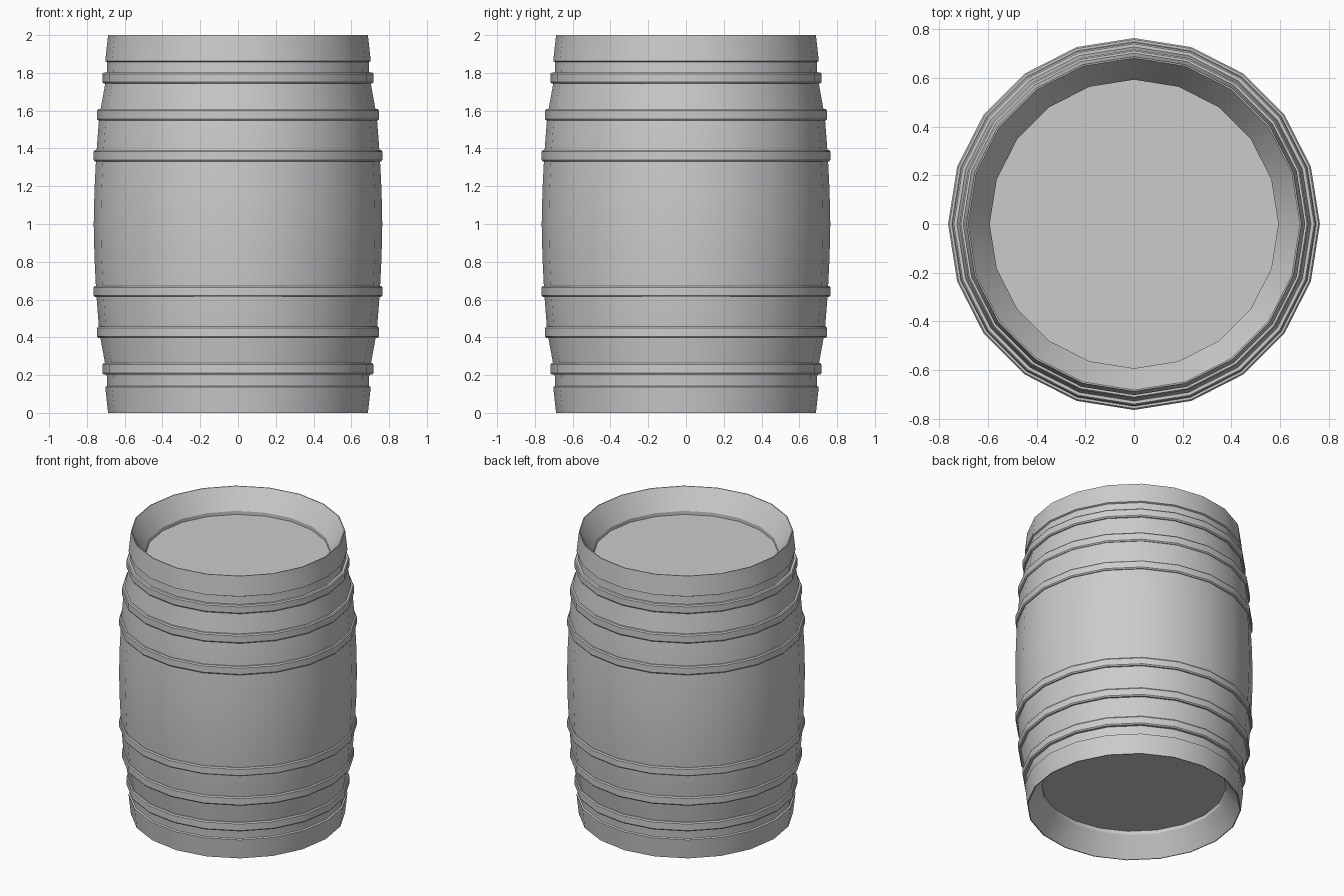
import bpy, math

if "Cube" in bpy.data.objects:
    bpy.data.objects.remove(bpy.data.objects["Cube"])

SIDES = 20


def lathe(name, profile, closed=False):
    """Spin (radius, z) points around z; radius 0 becomes a pole, closed joins last to first."""
    verts, faces, rings = [], [], []
    for r, z in profile:
        start = len(verts)
        if r == 0:
            verts.append((0, 0, z))
            rings.append([start] * SIDES)
        else:
            for i in range(SIDES):
                a = 2 * math.pi * i / SIDES
                verts.append((r * math.cos(a), r * math.sin(a), z))
            rings.append(list(range(start, start + SIDES)))
    pairs = list(zip(rings, rings[1:]))
    if closed:
        pairs.append((rings[-1], rings[0]))
    for lo, hi in pairs:
        for i in range(SIDES):
            j = (i + 1) % SIDES
            quad = [lo[i], lo[j], hi[j], hi[i]]
            faces.append(list(dict.fromkeys(quad)))
    mesh = bpy.data.meshes.new(name)
    mesh.from_pydata(verts, [], faces)
    obj = bpy.data.objects.new(name, mesh)
    bpy.context.collection.objects.link(obj)
    bpy.ops.object.select_all(action='DESELECT')
    obj.select_set(True)
    bpy.context.view_layer.objects.active = obj
    bpy.ops.object.shade_smooth_by_angle(angle=math.radians(30))
    return obj


# Bulging staves with end rims and recessed heads; upper half is mirrored
lower = [(0, 0.16), (0.593, 0.16), (0.593, 0.135), (0.682, 0.0), (0.688, 0.0),
         (0.703, 0.138), (0.693, 0.143), (0.695, 0.20), (0.704, 0.262),
         (0.729, 0.40), (0.737, 0.456), (0.751, 0.64), (0.76, 0.82)]
upper = [(r, 2 - z) for r, z in reversed(lower)]
lathe("barrel_body", lower + [(0.764, 1.0)] + upper)


# Raised hoops: (bottom z, top z, inner radius, outer radius)
hoops = [(0.202, 0.264, 0.68, 0.717), (0.397, 0.458, 0.71, 0.746),
         (0.614, 0.673, 0.735, 0.764), (1.331, 1.391, 0.735, 0.764),
         (1.547, 1.609, 0.71, 0.746), (1.743, 1.803, 0.68, 0.717)]
for n, (z0, z1, inner, outer) in enumerate(hoops, 1):
    lathe(f"hoop_{n}", [(inner, z0), (outer - 0.006, z0), (outer, z0 + 0.008),
                        (outer, z1 - 0.008), (outer - 0.006, z1), (inner, z1)], closed=True)
